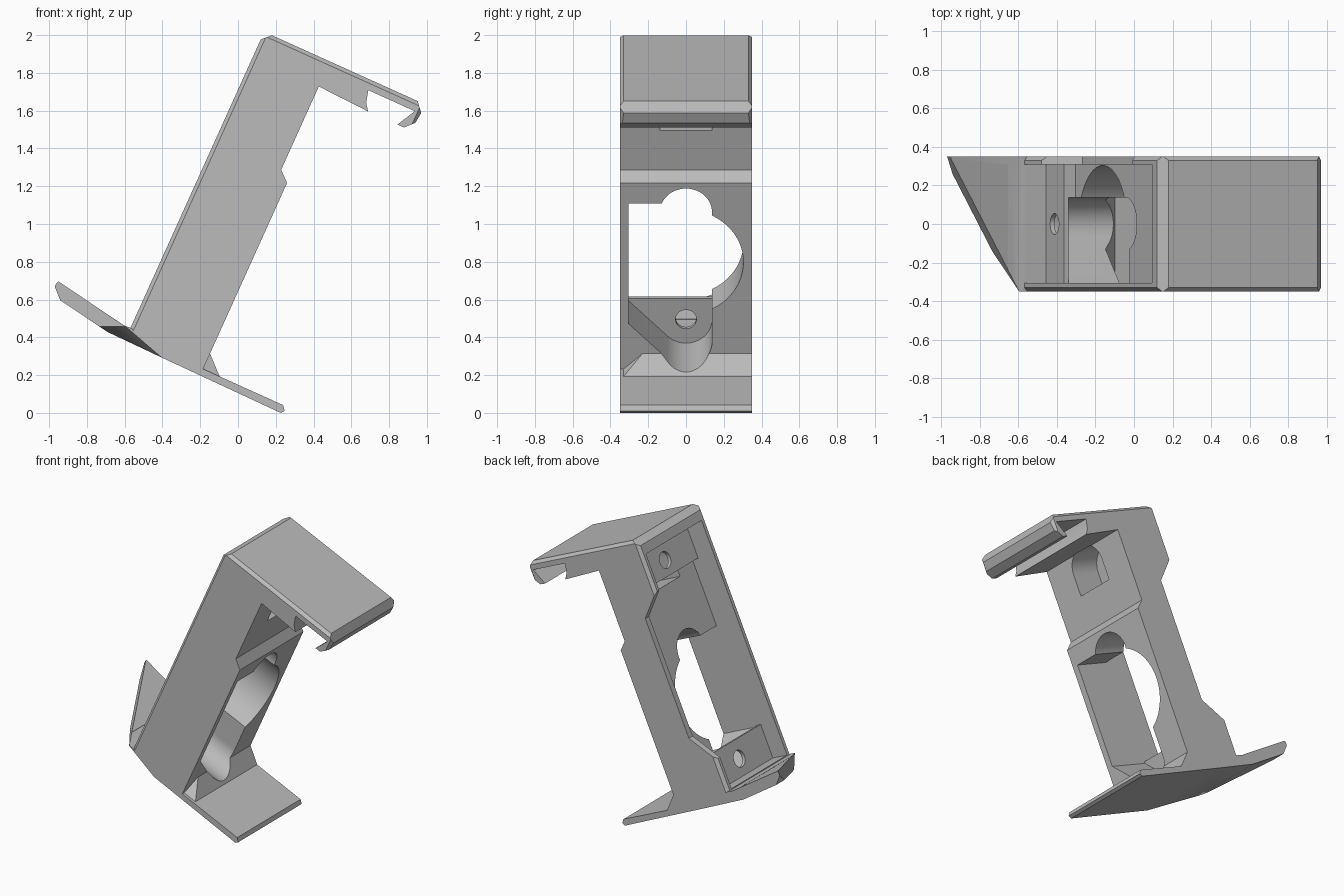
import bpy, bmesh, math
from mathutils import Vector, Matrix

cube = bpy.data.objects.get("Cube")
if cube:
    bpy.data.objects.remove(cube)

TILT = math.radians(24.3)
HALF = 0.35

grey = bpy.data.materials.new("plain grey")
grey.use_nodes = True
grey.diffuse_color = (0.5, 0.5, 0.5, 1)
grey.node_tree.nodes["Principled BSDF"].inputs["Base Color"].default_value = (0.5, 0.5, 0.5, 1)


def prism(name, pts, lo, hi, axis="y"):
    """Extrude a side profile (u, v) along y, or a face profile (y, v) along x."""
    bm = bmesh.new()
    place = (lambda p, t: (p[0], t, p[1])) if axis == "y" else (lambda p, t: (t, p[0], p[1]))
    a = [bm.verts.new(place(p, lo)) for p in pts]
    b = [bm.verts.new(place(p, hi)) for p in pts]
    bm.faces.new(a)
    bm.faces.new(b[::-1])
    n = len(pts)
    for i in range(n):
        bm.faces.new((a[i], b[i], b[(i + 1) % n], a[(i + 1) % n]))
    bmesh.ops.recalc_face_normals(bm, faces=bm.faces)
    me = bpy.data.meshes.new(name)
    bm.to_mesh(me)
    bm.free()
    ob = bpy.data.objects.new(name, me)
    bpy.context.collection.objects.link(ob)
    me.materials.append(grey)
    return ob


def slice_off(ob, point, normal):
    """Remove everything beyond a plane and close the cut."""
    bm = bmesh.new()
    bm.from_mesh(ob.data)
    geom = bm.verts[:] + bm.edges[:] + bm.faces[:]
    cut = bmesh.ops.bisect_plane(bm, geom=geom, plane_co=point, plane_no=normal, clear_outer=True)
    edges = [e for e in cut["geom_cut"] if isinstance(e, bmesh.types.BMEdge)]
    bmesh.ops.holes_fill(bm, edges=edges, sides=0)
    bmesh.ops.recalc_face_normals(bm, faces=bm.faces)
    bm.to_mesh(ob.data)
    bm.free()


def combine(target, tool, operation):
    mod = target.modifiers.new("combine", "BOOLEAN")
    mod.operation = operation
    mod.solver = "EXACT"
    mod.object = tool
    bpy.context.view_layer.objects.active = target
    bpy.ops.object.modifier_apply(modifier=mod.name)
    bpy.data.objects.remove(tool)


def arc(v, r, start=0, end=360, n=64):
    steps = n if end - start == 360 else n + 1
    angles = [math.radians(start + (end - start) * i / n) for i in range(steps)]
    return [(r * math.cos(t), v + r * math.sin(t)) for t in angles]


def box(y0, y1, v0, v1):
    return [(y0, v0), (y1, v0), (y1, v1), (y0, v1)]


# Upright body with top arm, snap block and hooked lip
bracket = prism("bracket", [
    (-.705, .125), (-.705, 1.855), (-.66, 1.9), (.187, 1.9), (.23, 1.85), (.223, 1.79),
    (.179, 1.743), (.14, 1.742), (.195, 1.845), (-.075, 1.845), (-.058, 1.78), (-.03, 1.742),
    (-.322, 1.755), (-.322, 1.271), (-.265, 1.22), (-.265, .125)], -HALF, HALF)

# Chamfers along the outer edges
for side in (-1, 1):
    for point, direction in (((0, 0, 1.9), (0, 0, 1)), ((-.705, 0, 0), (-1, 0, 0)),
                             ((.23, 0, 0), (1, 0, 0))):
        d = Vector(direction)
        edge = Vector(point) - d * .02 + Vector((0, side * HALF, 0))
        slice_off(bracket, edge, (d + Vector((0, side, 0))).normalized())

# Base plate with a diagonal tail
base = prism("base", [
    (.205, .097), (.22, .115), (.2, .14), (-.6, .14), (-.7, .18), (-.74, .178), (-1.154, .247),
    (-1.166, .22), (-1.104, .16), (-.806, .11), (-.5, .105)], -HALF, HALF)
slice_off(base, (-1.16, .35, 0), Vector((-.68, -.415, 0)).normalized())

# Sloped foot in front of the body
foot = prism("foot", [(-.265, .23), (-.164, .135), (-.164, .12), (-.3, .12), (-.3, .23)], -.33, HALF)
slice_off(foot, (0, -.23, .23), Vector((0, -.09, .1)).normalized())

combine(bracket, base, "UNION")
combine(bracket, foot, "UNION")
slice_off(bracket, (-.541, -.35, .12), Vector((-.00986, -.01537, -.0335)).normalized())

# Rear cavity with an upper and a lower screw ledge
cavity = prism("cavity", [
    (-.8, .185), (-.585, .185), (-.585, .415), (-.52, .415), (-.52, 1.555), (-.57, 1.555),
    (-.57, 1.79), (-.8, 1.79)], -.305, .308)
# Lowered stretch of one side wall
notch = prism("notch", [(-.8, 1.635), (-.55, 1.39), (-.55, .57), (-.8, .295)], .25, .4)

# Openings through the web: window, large round hole and small arch
window = prism("window", box(-.305, .08, .415, 1.1), -.8, -.2, "x")
round_hole = prism("round_hole", arc(.76, .304), -.8, -.2, "x")
small_arch = prism("small_arch", arc(1.05, .138), -.8, -.2, "x")

# Screw pockets, one flared to the side wall, one arched
lower_pocket = prism("lower_pocket", [(.138, .5), (-.305, .5), (-.305, .404)]
                     + arc(.295, .138, 225, 360, 24), -.56, -.1, "x")
upper_pocket = prism("upper_pocket", [(-.138, 1.5), (.138, 1.5)]
                     + arc(1.645, .138, 0, 180, 32), -.545, -.31, "x")

cutters = [cavity, notch, window, round_hole, small_arch, lower_pocket, upper_pocket]
for v in (.295, 1.656):
    cutters.append(prism("screw_hole", arc(v, .055, n=32), -.65, -.5, "x"))
for cutter in cutters:
    cutter.hide_render = True
    combine(bracket, cutter, "DIFFERENCE")

# Lean the bracket, stand it on the ground and centre it
me = bracket.data
me.transform(Matrix.Rotation(TILT, 4, "Y"))
xs = [p.co.x for p in me.vertices]
low = min(p.co.z for p in me.vertices)
me.transform(Matrix.Translation((-(min(xs) + max(xs)) / 2, 0, -low)))

bpy.ops.object.select_all(action="DESELECT")
bracket.select_set(True)
bpy.context.view_layer.objects.active = bracket
bpy.ops.object.shade_smooth_by_angle(angle=math.radians(25))
